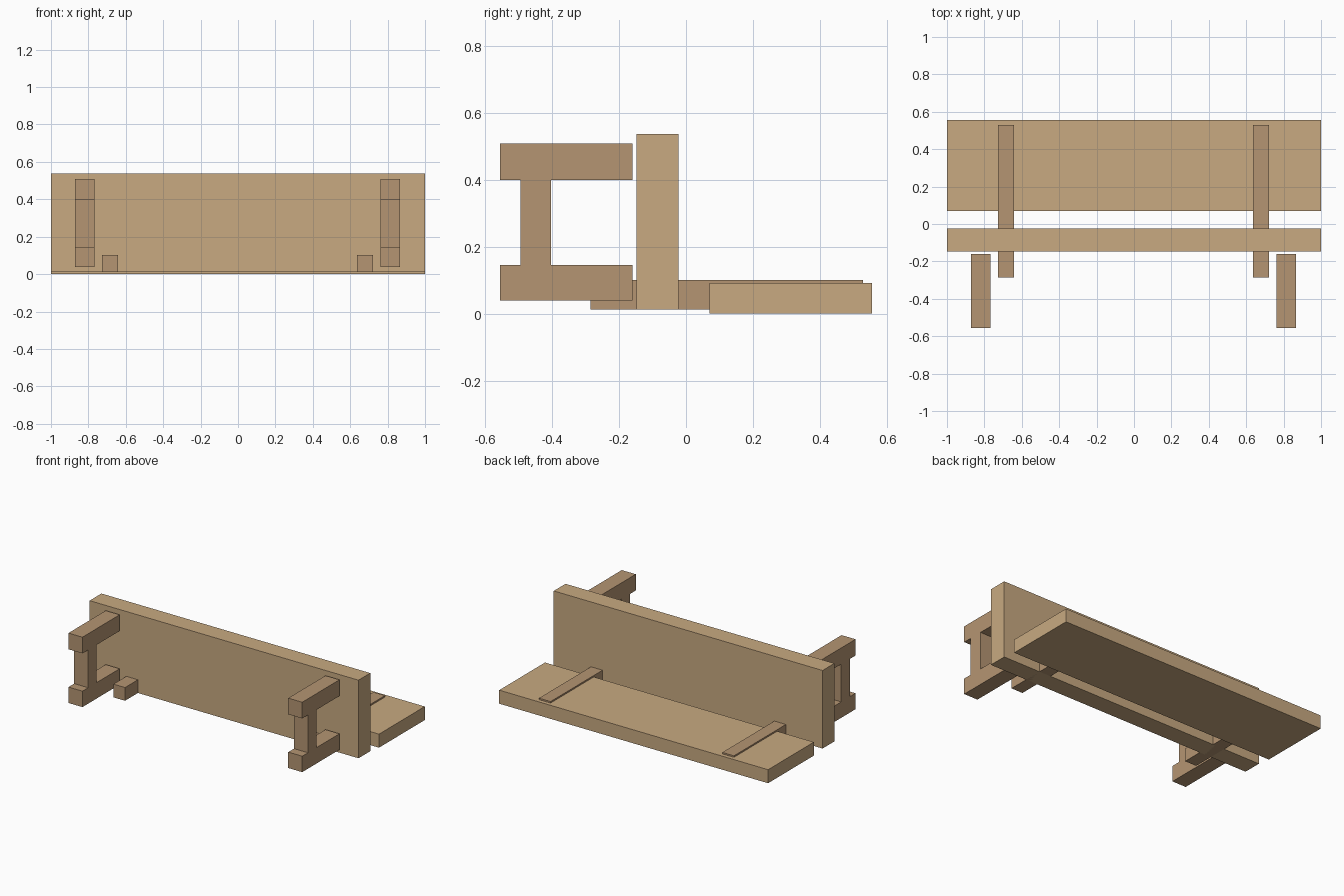
import bpy, bmesh

if "Cube" in bpy.data.objects:
    bpy.data.objects.remove(bpy.data.objects["Cube"])


def make_material(name, color):
    mat = bpy.data.materials.new(name)
    mat.diffuse_color = (*color, 1.0)
    mat.use_nodes = True
    mat.node_tree.nodes["Principled BSDF"].inputs["Base Color"].default_value = mat.diffuse_color
    return mat


light_wood = make_material("light_wood", (0.58, 0.40, 0.22))
dark_wood = make_material("dark_wood", (0.46, 0.30, 0.17))


def extrude_profile(name, profile, x0, x1, mat):
    """Extrude a (y, z) outline along x from x0 to x1."""
    bm = bmesh.new()
    face = bm.faces.new([bm.verts.new((x0, y, z)) for y, z in profile])
    result = bmesh.ops.extrude_face_region(bm, geom=[face])
    moved = [g for g in result["geom"] if isinstance(g, bmesh.types.BMVert)]
    bmesh.ops.translate(bm, verts=moved, vec=(x1 - x0, 0, 0))
    bmesh.ops.recalc_face_normals(bm, faces=bm.faces)
    mesh = bpy.data.meshes.new(name)
    bm.to_mesh(mesh)
    bm.free()
    mesh.materials.append(mat)
    obj = bpy.data.objects.new(name, mesh)
    bpy.context.collection.objects.link(obj)
    return obj


def rect(y0, y1, z0, z1):
    return [(y0, z0), (y1, z0), (y1, z1), (y0, z1)]


# Bench tipped onto its back: upright seat plank and flat backrest plank
extrude_profile("seat", rect(-0.148, -0.023, 0.012, 0.537), -1, 1, light_wood)
extrude_profile("backrest", rect(0.07, 0.556, 0.0, 0.091), -1, 1, light_wood)

# I-shaped leg outline: two bars joined by a post
leg_profile = [
    (-0.556, 0.039), (-0.16, 0.039), (-0.16, 0.146), (-0.404, 0.146),
    (-0.404, 0.40), (-0.16, 0.40), (-0.16, 0.509), (-0.556, 0.509),
    (-0.556, 0.40), (-0.495, 0.40), (-0.495, 0.146), (-0.556, 0.146),
]

# Legs and back supports on each side
for side, leg_x, support_x in (("left", -0.82, -0.684), ("right", 0.815, 0.68)):
    extrude_profile(f"leg_{side}", leg_profile, leg_x - 0.052, leg_x + 0.052, dark_wood)
    extrude_profile(f"back_support_{side}", rect(-0.285, 0.529, 0.012, 0.101),
                    support_x - 0.043, support_x + 0.043, dark_wood)
